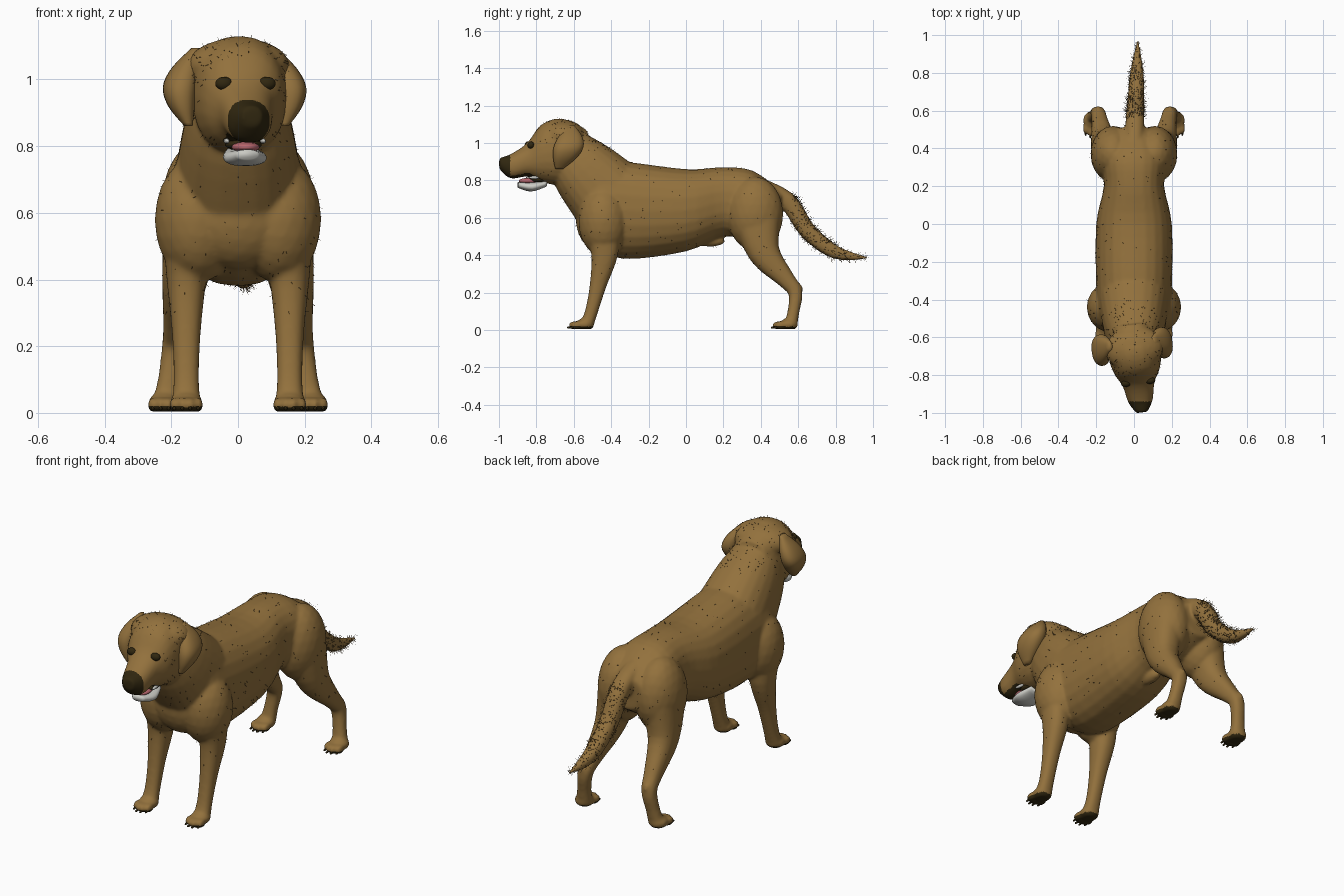
import bpy, bmesh, math, random
from mathutils import Vector, Matrix

random.seed(4)
if "Cube" in bpy.data.objects:
    bpy.data.objects.remove(bpy.data.objects["Cube"], do_unlink=True)


def material(name, *color):
    mat = bpy.data.materials.new(name)
    mat.use_nodes = True
    mat.diffuse_color = (*color, 1)
    shader = mat.node_tree.nodes["Principled BSDF"]
    shader.inputs["Base Color"].default_value = (*color, 1)
    shader.inputs["Roughness"].default_value = .8
    return mat


FUR = material("golden_brown_fur", .29, .165, .046)
DARK = material("dark_brown_skin", .03, .02, .005)
HAIR = material("shadow_brown_hair", .1, .06, .02)
PINK = material("tongue_pink", .5, .14, .16)
WHITE = material("jaw_white", .6, .6, .56)

# The head is turned slightly to its left
pivot = Vector((0, -.65, 0))
HEAD = (Matrix.Translation(pivot) @ Matrix.Rotation(.12, 4, "Z")
        @ Matrix.Translation(-pivot))
STILL = Matrix()
X, Y, Z = Matrix.Identity(3)


def spline(rows, steps=4):
    """Smooth curve through every row of values."""
    rows = [Vector(row) for row in rows]
    padded = [rows[0], *rows, rows[-1]]
    smooth = []
    for a, b, c, d in zip(padded, padded[1:], padded[2:], padded[3:]):
        for step in range(steps):
            t = step / steps
            bend = 2 * a - 5 * b + 4 * c - d + t * (3 * (b - c) + d - a)
            smooth.append(b + t / 2 * (c - a + t * bend))
    return smooth + [rows[-1]]


def rounded(value):
    """Fill the ellipse out a little towards a rounded box."""
    return math.copysign(abs(value) ** .87, value)


def loft(bm, stations, axis=None, mat=STILL, sides=24):
    """Skin rings (x, y, z, half width, half depth) along a path."""
    rows = spline(stations)
    centers = [Vector(row[:3]) for row in rows]
    rings = []
    for i, (center, row) in enumerate(zip(centers, rows)):
        ahead, behind = centers[min(i + 1, len(rows) - 1)], centers[max(i - 1, 0)]
        along = axis or (ahead - behind).normalized()
        across = (X - along * X.dot(along)).normalized()
        up = along.cross(across)
        ring = []
        for k in range(sides):
            angle = math.tau * k / sides
            offset = (across * rounded(math.cos(angle)) * row[3]
                      + up * rounded(math.sin(angle)) * row[4])
            ring.append(bm.verts.new(mat @ (center + offset)))
        rings.append(ring)
    for ring, following in zip(rings, rings[1:]):
        for k in range(sides):
            bm.faces.new((ring[k - 1], ring[k], following[k], following[k - 1]))
    bm.faces.new(rings[0])
    bm.faces.new(rings[-1])


def profile(*rows):
    """Turn (y, top, bottom, half width) rows into loft stations."""
    return [(0, y, (top + bottom) / 2, width, (top - bottom) / 2)
            for y, top, bottom, width in rows]


def ball(bm, center, radii, mat=STILL):
    place = mat @ Matrix.Translation(center) @ Matrix.Diagonal((*radii, 1))
    bmesh.ops.create_icosphere(bm, subdivisions=3, radius=1, matrix=place)


def finish(name, bm, *materials):
    bmesh.ops.recalc_face_normals(bm, faces=bm.faces[:])
    mesh = bpy.data.meshes.new(name)
    bm.to_mesh(mesh)
    bm.free()
    for mat in materials:
        mesh.materials.append(mat)
    for face in mesh.polygons:
        face.use_smooth = True
    part = bpy.data.objects.new(name, mesh)
    bpy.context.collection.objects.link(part)
    return part


# Torso, chest, neck, head and nose
body = bmesh.new()
loft(body, profile((-.56, .7, .55, .1), (-.5, .9, .45, .18), (-.33, .9, .38, .2),
                   (0, .86, .42, .2), (.2, .87, .5, .16), (.36, .85, .48, .17),
                   (.51, .74, .56, .09)), Y)
ball(body, (0, -.48, .6), (.17, .11, .17))
loft(body, [(0, -.64, .97, .12, .13), (0, -.55, .86, .16, .18), (0, -.4, .7, .19, .22)])
loft(body, profile((-.53, 1.07, .87, .09), (-.66, 1.13, .78, .14), (-.77, 1.1, .79, .125),
                   (-.85, 1, .82, .085), (-.94, .94, .81, .065), (-1, .92, .86, .03)),
     Y, HEAD)
ball(body, (0, -.66, 1.04), (.155, .12, .085), HEAD)
ball(body, (0, -.965, .89), (.048, .035, .04), HEAD)
ball(body, (0, .13, .475), (.03, .08, .03))

# Tail, tapering to a rounded tip
tail_path = [(.35, .78), (.54, .69), (.65, .53), (.8, .415), (.97, .385)]
tail = []
for i, (y, z) in enumerate(tail_path):
    t = i / (len(tail_path) - 1)
    radius = .006 + .045 * math.sqrt(1 - t * t)
    tail.append((.02 * t, y, z, radius, radius))
loft(body, tail)

# Legs as (y, z, half width), deeper towards the top, with splay in x
front_leg = [(-.45, .55, .07), (-.435, .41, .06), (-.47, .24, .043),
             (-.505, .1, .038), (-.53, .03, .044)]
hind_leg = [(.38, .58, .09), (.42, .41, .07), (.535, .27, .045),
            (.585, .2, .038), (.575, .1, .035), (.56, .03, .042)]
claws = bmesh.new()
for side in (1, -1):
    ball(body, (side * .12, -.44, .58), (.13, .135, .19))
    ball(body, (side * .11, .37, .62), (.12, .15, .2))
    ball(body, (side * .19, .6, .22), (.02, .025, .03))
    for leg, foot_x, splay in ((front_leg, .155, 0), (hind_leg, .22, .15)):
        loft(body, [(side * (foot_x - splay * z), y, z, width, width * (.8 + z))
                    for y, z, width in leg])
        foot_y = leg[-1][0]
        ball(body, (side * foot_x, foot_y - .01, .03), (.05, .05, .033))
        for toe in (-1.5, -.5, .5, 1.5):
            x = side * foot_x + toe * .024
            y = foot_y - .07 + .007 * toe * toe
            ball(body, (x, y, .024), (.015, .03, .024))
            ball(claws, (x, y - .027, .013), (.005, .012, .006))
finish("claws", claws, DARK)

# Fuse everything furry into one soft skin
dog = finish("body", body, FUR, DARK)
fuse = dog.modifiers.new("Fuse", "REMESH")
fuse.mode = "VOXEL"
fuse.voxel_size = .008
relax = dog.modifiers.new("Relax", "SMOOTH")
relax.iterations = 9
graph = bpy.context.evaluated_depsgraph_get()
skin = bpy.data.meshes.new_from_object(dog.evaluated_get(graph))
dog.modifiers.clear()
dog.data = skin
skin.materials.clear()
skin.materials.append(FUR)
skin.materials.append(DARK)
for vert in skin.vertices:
    vert.co.z = max(vert.co.z, .004)

# Dark nose, lips and paw pads
for face in skin.polygons:
    spot = face.center
    nose = spot.y < -.94
    lips = spot.y < -.8 and spot.z < .84 and face.normal.z < -.75
    pads = spot.z < .018
    face.material_index = int(nose or lips or pads)
    face.use_smooth = True

# Hanging ears and eyes
for side, label in ((1, "left"), (-1, "right")):
    ear = bmesh.new()
    flap = []
    for step in range(5):
        t = step / 4
        bulge = math.sin(math.pi * t)
        flap.append((side * (.115 + .03 * t + .035 * bulge) - .01, -.63 - .065 * t * t,
                     1.095 - .235 * t, .012 + .038 * bulge, .02 + .06 * bulge))
    loft(ear, flap, Z, HEAD)
    finish(label + "_ear", ear, FUR)
    eye = bmesh.new()
    ball(eye, (side * .065, -.838, .988), (.026, .018, .02), HEAD)
    finish(label + "_eye", eye, DARK)

# Open mouth: lower jaw, dark lining, tongue and upper teeth
jaw = bmesh.new()
loft(jaw, profile((-.75, .8, .765, .05), (-.83, .79, .74, .065), (-.9, .79, .76, .03)),
     Y, HEAD)
finish("lower_jaw", jaw, WHITE)
lining = bmesh.new()
ball(lining, (0, -.79, .805), (.055, .06, .02), HEAD)
finish("mouth_lining", lining, DARK)
tongue = bmesh.new()
ball(tongue, (0, -.84, .797), (.042, .056, .016), HEAD)
finish("tongue", tongue, PINK)
teeth = bmesh.new()
for side in (1, -1):
    ball(teeth, (side * .055, -.82, .815), (.008, .03, .008), HEAD)
finish("upper_teeth", teeth, WHITE)

# Loose hairs, thick on the tail and sparse elsewhere
hairs = bmesh.new()
for face in skin.polygons:
    root = face.center
    on_tail = root.y > .56 and abs(root.x) < .1
    on_crown = root.z > .95
    chance = .25 if on_tail else .06 if on_crown else .012
    if root.z < .3 or root.y < -.8 or random.random() > chance:
        continue
    jitter = Vector([random.uniform(-.6, .6) for _ in range(3)])
    grow = (face.normal + jitter + (Y if on_tail else -Z) / 2).normalized()
    side = grow.orthogonal().normalized() * .001
    tip = root + grow * (random.uniform(.01, .03) if on_tail else .012)
    hairs.faces.new([hairs.verts.new(co) for co in (root - side, root + side, tip)])
finish("loose_hairs", hairs, HAIR)
